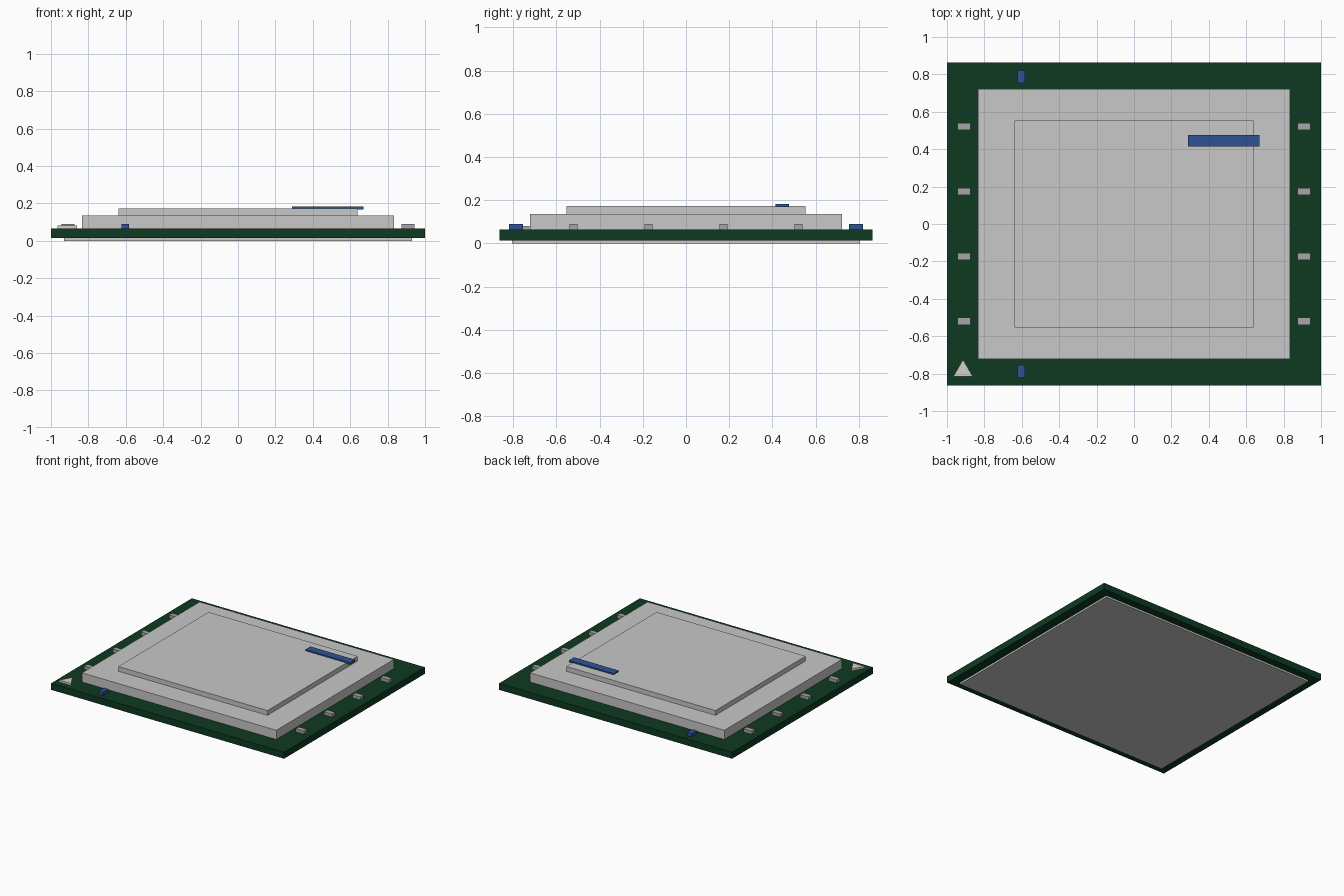
import bpy

cube = bpy.data.objects.get("Cube")
if cube:
    bpy.data.objects.remove(cube, do_unlink=True)


def material(name, r, g, b):
    mat = bpy.data.materials.new(name)
    mat.use_nodes = True
    mat.diffuse_color = (r, g, b, 1)
    mat.node_tree.nodes["Principled BSDF"].inputs["Base Color"].default_value = (r, g, b, 1)
    return mat


green = material("board green", 0.004, 0.042, 0.015)
silver = material("lid silver", 0.58, 0.58, 0.58)
grey = material("component grey", 0.38, 0.38, 0.40)
blue = material("accent blue", 0.027, 0.085, 0.30)
pale = material("marker pale grey", 0.63, 0.63, 0.60)


def box(name, mat, x, y, width, depth, bottom, top):
    bpy.ops.mesh.primitive_cube_add(size=1, location=(x, y, (bottom + top) / 2))
    obj = bpy.context.object
    obj.name = name
    obj.scale = (width, depth, top - bottom)
    bpy.ops.object.transform_apply(location=False, rotation=False, scale=True)
    obj.data.materials.append(mat)
    return obj


BOARD_TOP = 0.065

# Stacked plates: contact pad, board, stepped metal lid
box("contact_pad", silver, 0, 0, 1.86, 1.61, 0, 0.016)
box("board", green, 0, 0, 2, 1.726, 0.014, BOARD_TOP)
box("lid_base", silver, 0, 0, 1.668, 1.442, BOARD_TOP, 0.136)
box("lid_top", silver, 0, 0, 1.28, 1.106, 0.136, 0.173)

# Blue strip overhanging the lid edge
box("lid_strip", blue, 0.48, 0.446, 0.384, 0.062, 0.168, 0.183)

# Small components along both sides
for side, sign in (("left", 1), ("right", -1)):
    for i in range(4):
        box(f"{side}_component_{i + 1}", grey, sign * 0.908, -0.52 + i * 0.347,
            0.07, 0.038, BOARD_TOP, 0.089)

# Blue components at the front and back
for end, sign in (("front", -1), ("back", 1)):
    box(f"{end}_blue_component", blue, -0.603, sign * 0.787, 0.038, 0.066, BOARD_TOP, 0.09)

# Triangular corner marker, pointing to the back
bpy.ops.mesh.primitive_cylinder_add(vertices=3, radius=0.06, depth=0.016,
                                    location=(-0.914, -0.785, BOARD_TOP + 0.008))
marker = bpy.context.object
marker.name = "corner_marker"
marker.data.materials.append(pale)
